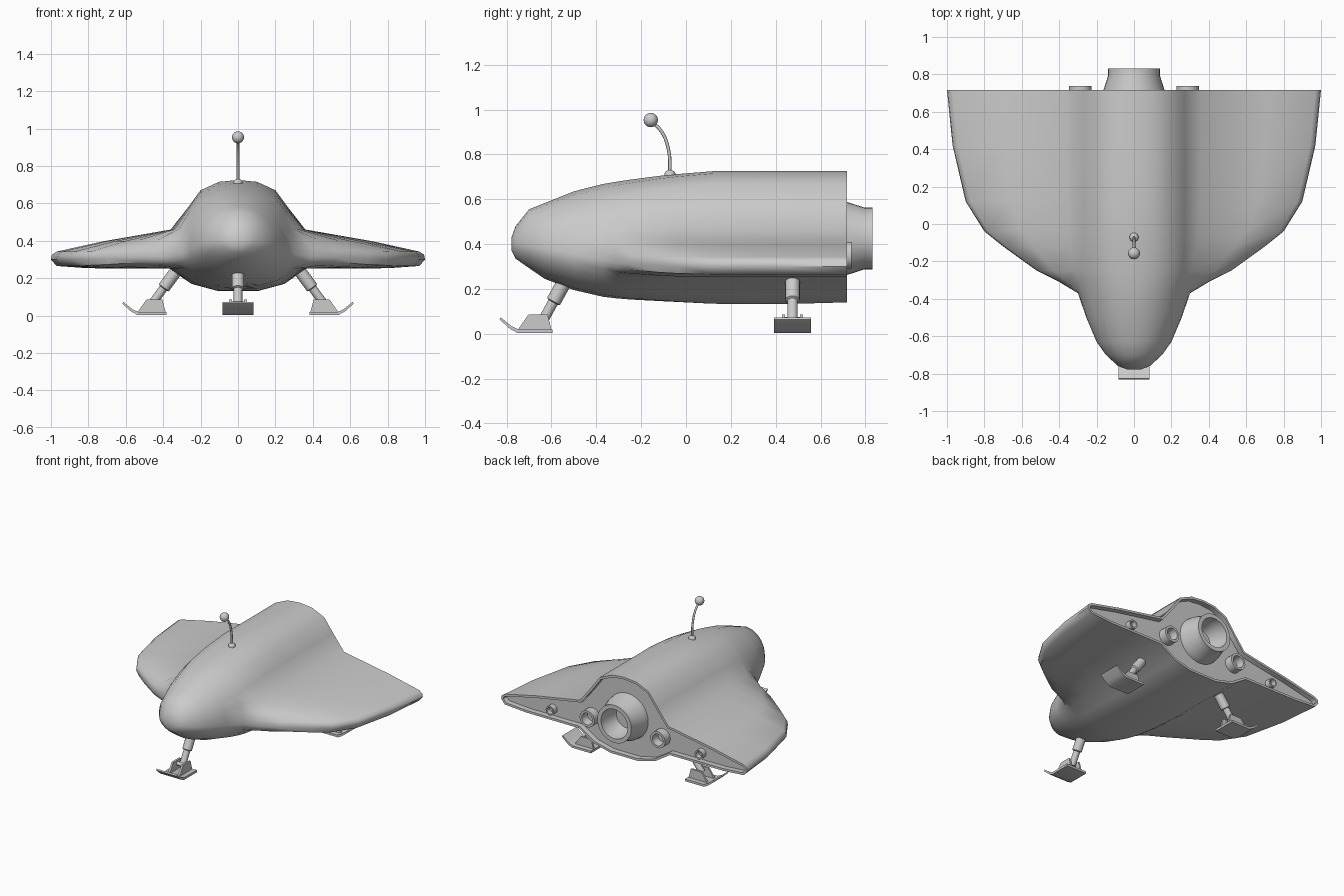
import bpy, bmesh
from math import sin, cos, radians, pi
from mathutils import Vector, Matrix

if "Cube" in bpy.data.objects:
    bpy.data.objects.remove(bpy.data.objects["Cube"])


def finish(name, bm, angle=40):
    bmesh.ops.recalc_face_normals(bm, faces=bm.faces)
    me = bpy.data.meshes.new(name)
    bm.to_mesh(me)
    bm.free()
    ob = bpy.data.objects.new(name, me)
    bpy.context.collection.objects.link(ob)
    bpy.ops.object.select_all(action='DESELECT')
    ob.select_set(True)
    bpy.context.view_layer.objects.active = ob
    bpy.ops.object.shade_smooth_by_angle(angle=radians(angle))
    return ob


def bridge(bm, rings):
    for a, b in zip(rings, rings[1:]):
        n = len(a)
        for i in range(n):
            j = (i + 1) % n
            bm.faces.new((a[i], a[j], b[j], b[i]))


def lathe(name, profile, origin, axis, n=24):
    """Revolve (radius, distance) points around an axis."""
    rot = Vector((0, 0, 1)).rotation_difference(Vector(axis)).to_matrix()
    bm = bmesh.new()
    rings = [[bm.verts.new(Vector(origin) + rot @ Vector(
        (r * cos(2 * pi * i / n), r * sin(2 * pi * i / n), d))) for i in range(n)]
        for r, d in profile]
    bridge(bm, rings)
    bm.faces.new(rings[0])
    bm.faces.new(rings[-1])
    return finish(name, bm)


def prism(name, pts, width, offset, mat):
    """Extrude a (u, z) outline sideways, then place it."""
    bm = bmesh.new()
    rings = [[bm.verts.new(mat @ Vector((u, offset + s * width / 2, z))) for u, z in pts]
             for s in (-1, 1)]
    bridge(bm, rings)
    for r in rings:
        bm.faces.new(r)
    return finish(name, bm)


# Hull: round nose sections blending into the winged rear section
WING = [(0, .725), (.10, .715), (.20, .67), (.27, .575), (.36, .46), (.72, .397), (.97, .342),
        (.995, .325), (1, .30), (.97, .265), (.80, .253), (.37, .252), (.25, .168), (.11, .13), (0, .13)]
ANG = [0, 20, 38, 54, 68, 78, 85, 90, 94, 99, 106, 118, 138, 160, 180]
# y, body half width, top, middle, bottom, wing half span, wing blend
STATIONS = [
    (-.778, .035, .43, .40, .37, .035, 0),
    (-.76, .085, .48, .40, .335, .085, 0),
    (-.70, .15, .555, .39, .293, .15, 0),
    (-.63, .20, .583, .38, .245, .20, 0),
    (-.50, .255, .635, .355, .195, .255, 0),
    (-.37, .30, .668, .335, .165, .30, 0),
    (-.31, .31, .678, .335, .158, .40, .3),
    (-.25, .32, .687, .335, .153, .52, .5),
    (-.12, .33, .704, .33, .146, .70, .75),
    (-.04, .33, .712, .33, .142, .80, .88),
    (.12, .33, .725, .33, .134, .90, 1),
    (.42, .33, .725, .33, .132, .97, 1),
    (.717, .33, .725, .33, .14, 1.0, 1)]

bm = bmesh.new()
rings = []
for y, w, zt, zc, zb, span, k in STATIONS:
    kx = (span - w) / (1 - w)
    half = []
    for (px, pz), a in zip(WING, ANG):
        c = cos(radians(a))
        ez = zc + c * ((zt - zc) if c > 0 else (zc - zb))
        if pz > .46:
            pz = .46 + (pz - .46) * (zt - .46) / .265
        elif pz < .25:
            pz = .25 - (.25 - pz) * (.25 - zb) / .12
        ex = w * sin(radians(a))
        half.append((ex + (px - ex) * kx, ez + (pz - ez) * k))
    half[0], half[-1] = (0, half[0][1]), (0, half[-1][1])
    full = half + [(-x, z) for x, z in half[-2:0:-1]]
    rings.append([bm.verts.new((x, y, z)) for x, z in full])
bridge(bm, rings)
bm.faces.new(rings[0])
back = bm.faces.new(rings[-1])
bmesh.ops.recalc_face_normals(bm, faces=bm.faces)
# Recessed rear panel inside a thin rim
bmesh.ops.inset_region(bm, faces=[back], thickness=.016, use_even_offset=True)
ext = bmesh.ops.extrude_face_region(bm, geom=[back])
bmesh.ops.translate(bm, vec=(0, -.04, 0),
                    verts=[v for v in ext['geom'] if isinstance(v, bmesh.types.BMVert)])
if back.is_valid:
    bmesh.ops.delete(bm, geom=[back], context='FACES_ONLY')
finish("hull", bm, 50)

# Engine nozzles, hollow
lathe("main_nozzle", [(.168, -.05), (.163, .0), (.138, .078), (.138, .115), (.108, .115),
                      (.108, .06), (.085, -.03)], (0, .717, .425), (0, 1, 0), 32)
for s, side in ((-1, "left"), (1, "right")):
    lathe(side + "_inner_nozzle", [(.06, -.05), (.06, .022), (.043, .022), (.036, -.035)],
          (s * .287, .717, .35), (0, 1, 0))
    lathe(side + "_outer_nozzle", [(.033, -.05), (.033, 0), (.023, 0), (.02, -.03)],
          (s * .605, .717, .317), (0, 1, 0), 20)

# Landing gear: u points outward from the inner end of each skid
SKID = [(0, .003), (.155, .003), (.19, .022), (.237, .064), (.231, .073), (.183, .034),
        (.15, .019), (0, .019)]
CHEEK = [(.005, .018), (.155, .018), (.108, .085), (.022, .085)]


def gear(name, pos, angle, low, high):
    mat = Matrix.Translation(pos) @ Matrix.Rotation(angle, 4, 'Z')
    prism(name + "_skid", SKID, .165, 0, mat)
    for s in (-1, 1):
        prism(name + "_bracket_%d" % (s + 1), CHEEK, .014, s * .04, mat)
    a = mat @ Vector((low[0], 0, low[1]))
    b = mat @ Vector((high[0], 0, high[1]))
    d = b - a
    length = d.length
    lathe(name + "_strut", [(.023, 0), (.023, length * .45), (.033, length * .47),
                            (.033, length)], a, d.normalized(), 16)
    side = mat.to_3x3() @ Vector((0, 1, 0))
    pin = mat @ Vector((.06, 0, .06))
    lathe(name + "_pin", [(.014, -.042), (.014, .042)], pin, side, 12)


gear("front_gear", (0, -.595, 0), -pi / 2, (.045, .055), (-.06, .245))
gear("right_gear", (.382, .475, 0), 0, (.08, .06), (-.06, .25))
gear("left_gear", (-.382, .475, 0), pi, (.08, .06), (-.06, .25))

# Antenna: curved rod, base and ball
cu = bpy.data.curves.new("antenna_rod", 'CURVE')
cu.dimensions = '3D'
cu.bevel_depth = .0075
cu.bevel_resolution = 2
sp = cu.splines.new('BEZIER')
path = [(0, -.071, .70), (0, -.078, .82), (0, -.108, .90), (0, -.157, .95)]
sp.bezier_points.add(len(path) - 1)
for p, co in zip(sp.bezier_points, path):
    p.co = co
    p.handle_left_type = p.handle_right_type = 'AUTO'
bpy.context.collection.objects.link(bpy.data.objects.new("antenna_rod", cu))
lathe("antenna_base", [(.024, -.02), (.024, .006), (.018, .015), (.008, .02)],
      (0, -.071, .71), (0, 0, 1), 16)
bm = bmesh.new()
bmesh.ops.create_uvsphere(bm, u_segments=20, v_segments=12, radius=.032,
                          matrix=Matrix.Translation((0, -.157, .953)))
finish("antenna_ball", bm)
